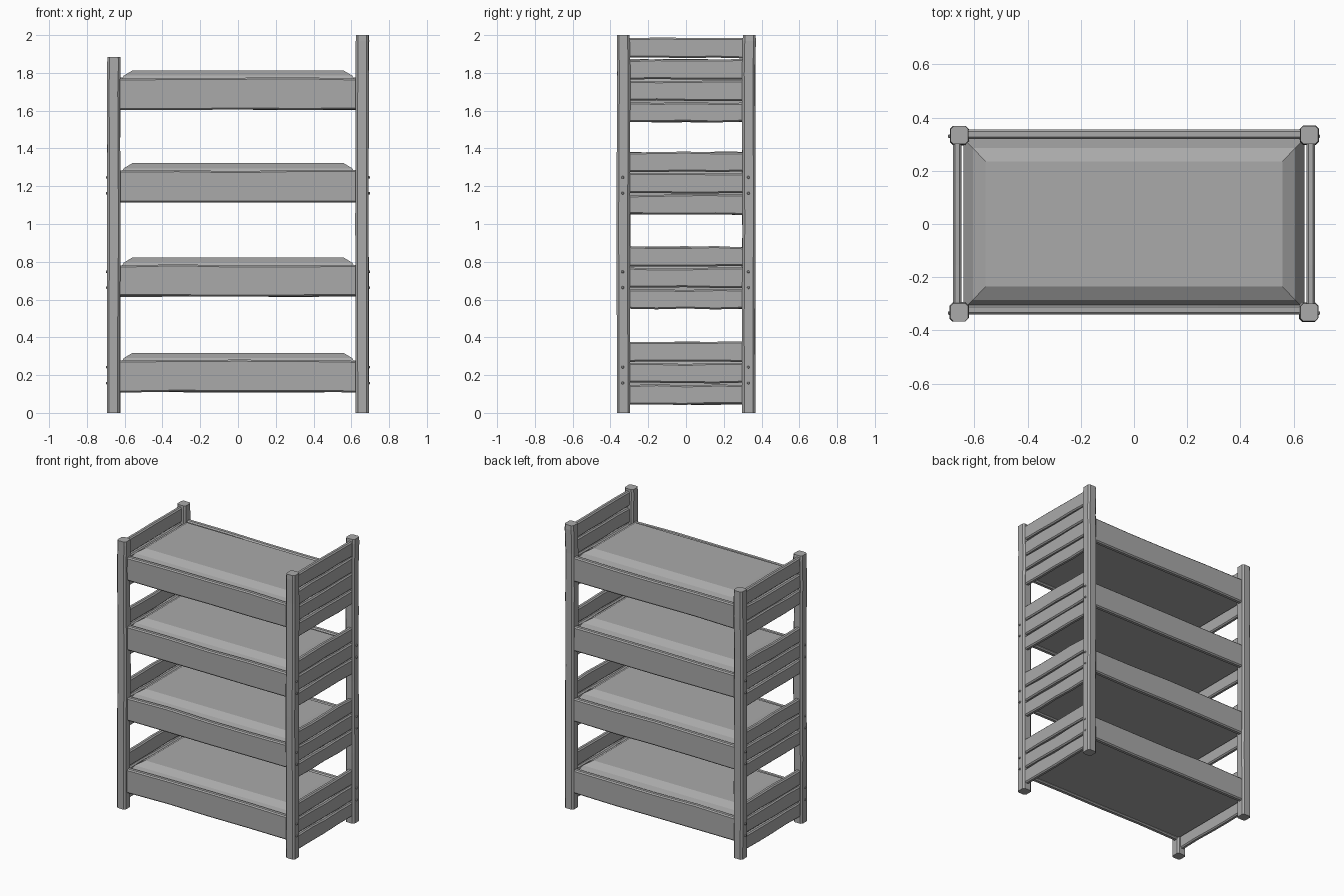
import bpy
import bmesh
import math
import random
from mathutils import Vector

random.seed(4)
if "Cube" in bpy.data.objects:
    bpy.data.objects.remove(bpy.data.objects["Cube"])

grey = bpy.data.materials.new("plain_grey")
grey.use_nodes = True
colour = (0.4, 0.4, 0.4, 1)
grey.diffuse_color = colour
grey.node_tree.nodes["Principled BSDF"].inputs["Base Color"].default_value = colour


def finish(bm, name):
    bmesh.ops.recalc_face_normals(bm, faces=bm.faces)
    mesh = bpy.data.meshes.new(name)
    bm.to_mesh(mesh)
    bm.free()
    mesh.materials.append(grey)
    obj = bpy.data.objects.new(name, mesh)
    bpy.context.collection.objects.link(obj)
    return obj


def loft(name, rings):
    """Skin a list of equal-length vertex rings and cap both ends."""
    bm = bmesh.new()
    loops = [[bm.verts.new(p) for p in ring] for ring in rings]
    for a, b in zip(loops, loops[1:]):
        for i in range(len(a)):
            j = (i + 1) % len(a)
            bm.faces.new((a[i], a[j], b[j], b[i]))
    bm.faces.new(loops[0])
    bm.faces.new(loops[-1])
    return finish(bm, name)


def plank(name, centre, length, thick, z0, z1, along_x):
    """Hand-cut board with chamfered long edges and slightly uneven top and bottom."""
    rings = []
    c = 0.008
    for k in range(5):
        t = (k / 4 - 0.5) * length
        lo = z0 + random.uniform(-0.003, 0.003)
        hi = z1 + random.uniform(-0.004, 0.004)
        h = thick / 2
        section = [(-h + c, lo), (h - c, lo), (h, lo + c), (h, hi - c),
                   (h - c, hi), (-h + c, hi), (-h, hi - c), (-h, lo + c)]
        if along_x:
            rings.append([(t, centre + s, z) for s, z in section])
        else:
            rings.append([(centre + s, t, z) for s, z in section])
    return loft(name, rings)


def post(name, x, y, height):
    """Chamfered square post with a faintly uneven outline."""
    half, c = 0.036, 0.012
    outline = [(-half + c, -half), (half - c, -half), (half, -half + c), (half, half - c),
               (half - c, half), (-half + c, half), (-half, half - c), (-half, -half + c)]
    levels = [0, 0.25, 0.5, 0.75, 0.9, 0.985, 1]
    rings = []
    for k, level in enumerate(levels):
        s = 0.93 if k == len(levels) - 1 else random.uniform(0.94, 1.0)
        dx, dy = random.uniform(-0.002, 0.002), random.uniform(-0.002, 0.002)
        rings.append([(x + dx + px * s, y + dy + py * s, level * height) for px, py in outline])
    return loft(name, rings)


def mattress(name, z0):
    """Slab with a two-step bevelled top."""
    steps = [(0.64, 0.318, 0.012), (0.64, 0.318, 0.12), (0.605, 0.285, 0.18), (0.558, 0.235, 0.208)]
    return loft(name, [[(-a, -b, z0 + z), (a, -b, z0 + z), (a, b, z0 + z), (-a, b, z0 + z)]
                       for a, b, z in steps])


def bolt(name, side, y, z):
    bm = bmesh.new()
    bmesh.ops.create_cone(bm, cap_ends=True, segments=8, radius1=0.01, radius2=0.005, depth=0.014)
    for v in bm.verts:
        v.co = Vector((side * (0.692 + v.co.z), y + v.co.x, z + v.co.y))
    return finish(bm, name)


# Four corner posts, taller at the head end
for end, side, height in (("foot", -1, 1.885), ("head", 1, 2.0)):
    for where, y in (("front", -0.331), ("back", 0.333)):
        post(f"{end}_{where}_post", side * 0.658, y, height)

# Four bunks: side rails, mattress, end boards and bolts
for tier, z in enumerate((0.11, 0.615, 1.115, 1.605), 1):
    plank(f"front_rail_{tier}", -0.322, 1.26, 0.036, z, z + 0.168, True)
    plank(f"back_rail_{tier}", 0.337, 1.26, 0.036, z, z + 0.168, True)
    mattress(f"mattress_{tier}", z)
    for end, side in (("foot", -1), ("head", 1)):
        count = 4 if tier == 4 and side == 1 else 3
        for k in range(count):
            low = z - 0.065 + k * 0.113
            plank(f"{end}_board_{tier}_{k + 1}", side * 0.664, 0.62, 0.032,
                  low, low + 0.104, False)
        if tier < 4:
            for y in (-0.335, 0.33):
                for dz in (0.048, 0.132):
                    bolt(f"{end}_bolt_{tier}", side, y, z + dz)
